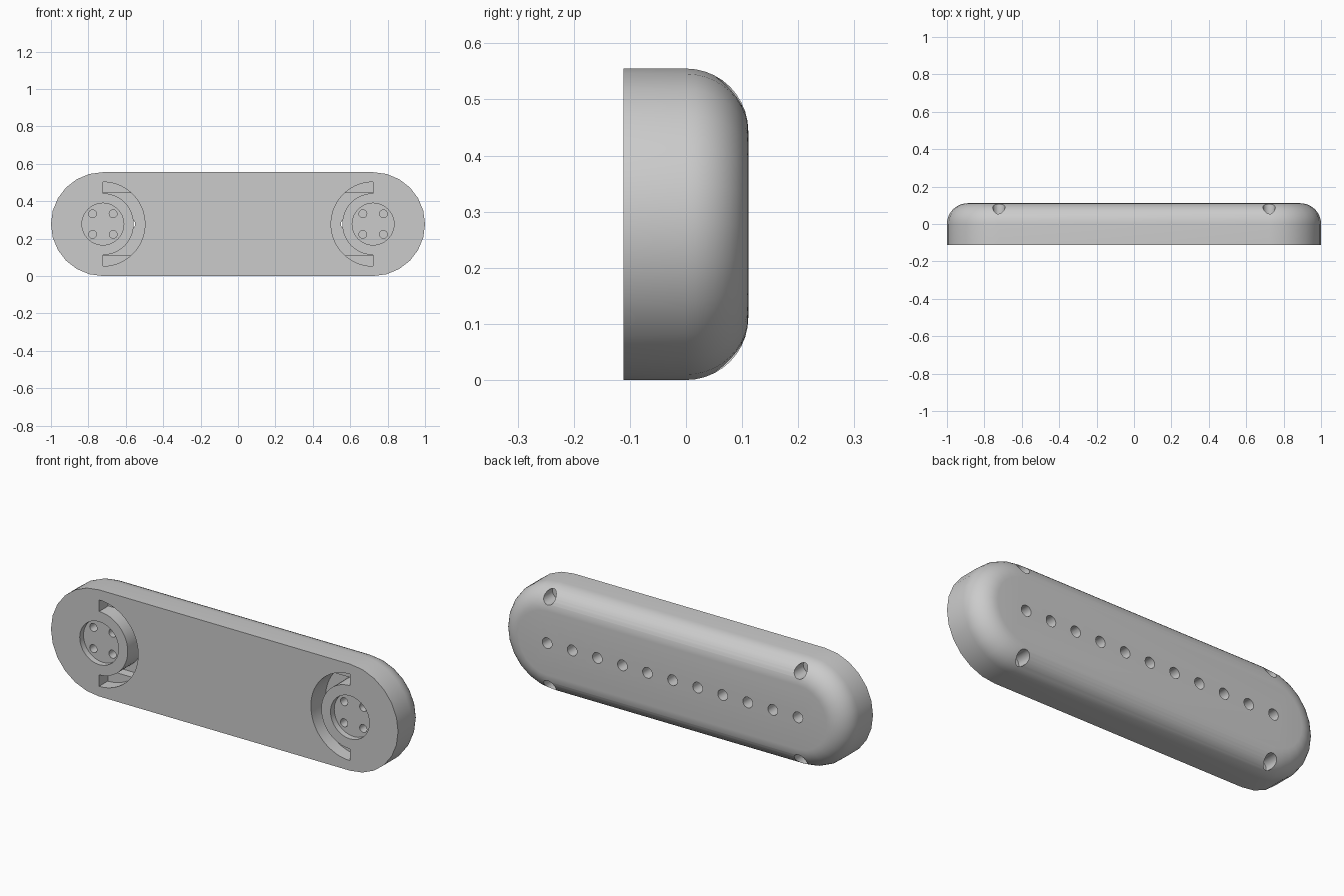
import bpy, bmesh, math

if "Cube" in bpy.data.objects:
    bpy.data.objects.remove(bpy.data.objects["Cube"])

R, CX, CZ = 0.2775, 0.7225, 0.2775      # end radius and end centres
FRONT, BACK, FILLET = -0.111, 0.111, 0.111

grey = bpy.data.materials.new("plain grey")
grey.diffuse_color = (0.6, 0.6, 0.6, 1)
grey.use_nodes = True
grey.node_tree.nodes["Principled BSDF"].inputs["Base Color"].default_value = grey.diffuse_color


def arc(r, a0, a1, n):
    """Points on an arc, angles in degrees."""
    angles = [math.radians(a0 + (a1 - a0) * i / n) for i in range(n + 1)]
    return [(r * math.cos(a), r * math.sin(a)) for a in angles]


def loft(name, rings):
    """Closed solid through matching rings of (x, y, z) points."""
    bm = bmesh.new()
    loops = [[bm.verts.new(p) for p in ring] for ring in rings]
    n = len(loops[0])
    for a, b in zip(loops, loops[1:]):
        for i in range(n):
            bm.faces.new((a[i], a[(i + 1) % n], b[(i + 1) % n], b[i]))
    bm.faces.new(loops[0])
    bm.faces.new(loops[-1])
    bmesh.ops.recalc_face_normals(bm, faces=bm.faces)
    mesh = bpy.data.meshes.new(name)
    bm.to_mesh(mesh)
    bm.free()
    mesh.materials.append(grey)
    obj = bpy.data.objects.new(name, mesh)
    bpy.context.collection.objects.link(obj)
    return obj


def stadium(r, y):
    right = [(CX + x, y, CZ + z) for x, z in arc(r, -90, 90, 12)]
    left = [(-CX + x, y, CZ + z) for x, z in arc(r, 90, 270, 12)]
    return right + left


# Body: rounded bar with a filleted back edge
rings = [stadium(R, FRONT)]
for d, y in arc(FILLET, 0, 90, 10):
    rings.append(stadium(R - FILLET + d, y))
body = loft("bar_body", rings)


def cut(points, y0, y1):
    """Cut a prism, outlined in x and z, out of the body."""
    cutter = loft("cutter", [[(x, y, z) for x, z in points] for y in (y0, y1)])
    cutter.hide_render = True
    mod = body.modifiers.new("cut", 'BOOLEAN')
    mod.operation, mod.solver, mod.object = 'DIFFERENCE', 'EXACT', cutter
    bpy.context.view_layer.objects.active = body
    bpy.ops.object.modifier_apply(modifier=mod.name)
    bpy.data.objects.remove(cutter)


def hole(x, z, r, y0, y1, n=20):
    cut([(x + px, z + pz) for px, pz in arc(r, 0, 360, n)[:-1]], y0, y1)


STEP = 0.1675
a = math.degrees(math.asin(STEP / 0.225))
middle = (arc(0.225, -a, a, 16) + [(0, STEP)]
          + arc(0.165, 90, -90, 24) + [(0, -STEP)])
end = arc(0.225, a, 90, 8) + [(0, 0.166), (0.145, 0.166)]

for s in (-1, 1):
    # Curved slot: deep middle and shallower ends
    cut([(s * (CX - x), CZ + z) for x, z in middle], -0.2, 0.01)
    for t in (-1, 1):
        cut([(s * (CX - x), CZ + t * z) for x, z in end], -0.2, -0.04)
    # Round recess with four pin holes
    hole(s * CX, CZ, 0.112, -0.2, -0.08, 32)
    for dx in (-0.055, 0.055):
        for dz in (-0.055, 0.055):
            hole(s * CX + dx, CZ + dz, 0.021, -0.2, -0.03, 16)
    # Screw holes in the back corners
    for t in (-1, 1):
        hole(s * CX, CZ + t * 0.23, 0.033, 0.02, 0.2)

# Row of holes along the back
for i in range(11):
    hole(CX * (i - 5) / 5, CZ, 0.028, 0.0, 0.2)

bpy.ops.object.select_all(action='DESELECT')
body.select_set(True)
bpy.context.view_layer.objects.active = body
bpy.ops.object.shade_smooth_by_angle(angle=math.radians(30))
